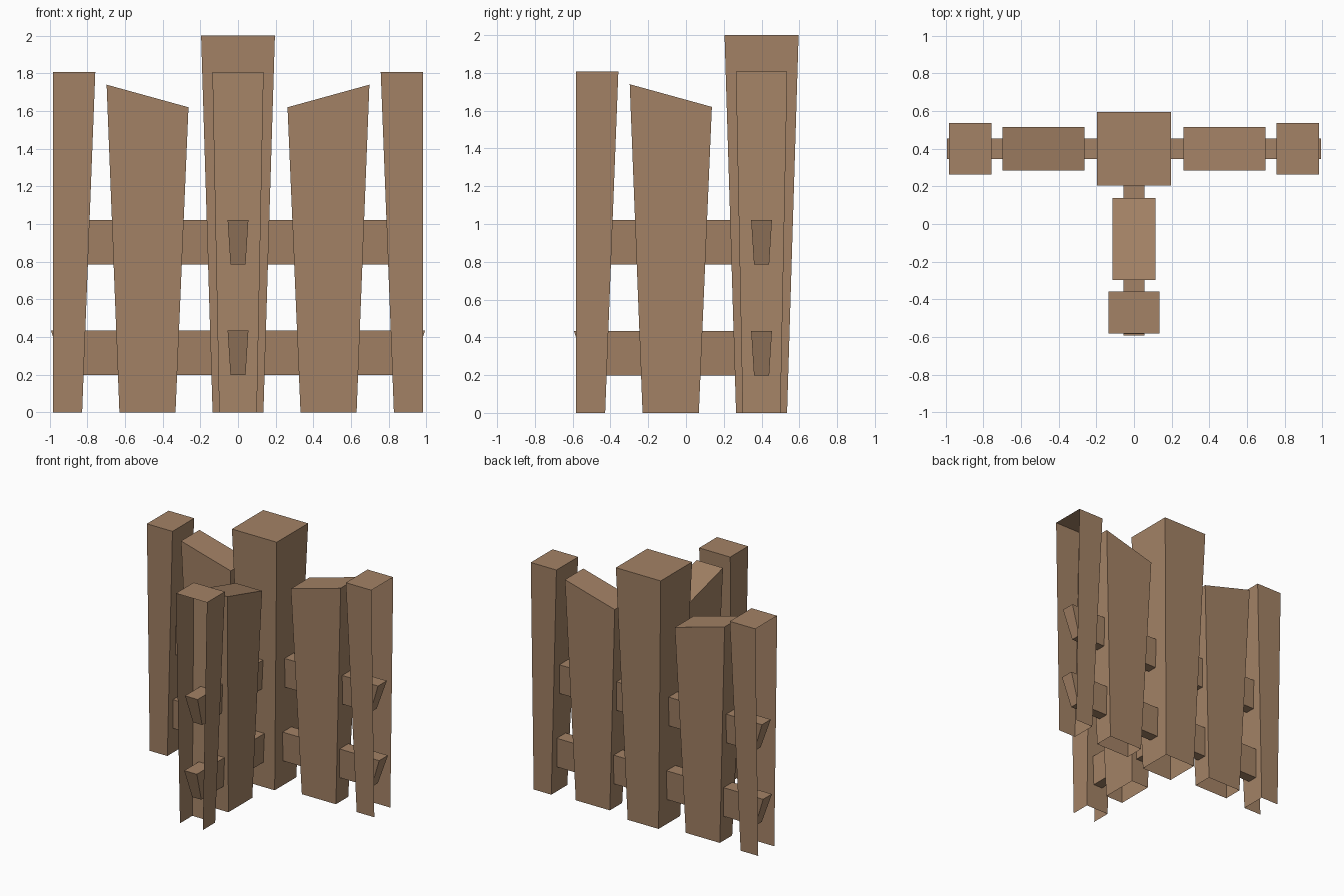
import bpy
import math
from mathutils import Matrix

if "Cube" in bpy.data.objects:
    bpy.data.objects.remove(bpy.data.objects["Cube"])

wood = bpy.data.materials.new("tan wood")
wood.diffuse_color = (0.37, 0.225, 0.132, 1)
wood.use_nodes = True
wood.node_tree.nodes["Principled BSDF"].inputs["Base Color"].default_value = wood.diffuse_color

CENTRE = Matrix.Translation((0, 0.4, 0))


def taper(name, bottom, top, z0, z1, angle=0, z_in=None, skip=()):
    """Tapered block. bottom/top = (near, far, half width) measured along an arm;
    z_in = top height at the near end; skip = faces left open."""
    z_in = z1 if z_in is None else z_in
    a, b, h = bottom
    c, d, k = top
    verts = [(a, -h, z0), (b, -h, z0), (b, h, z0), (a, h, z0),
             (c, -k, z_in), (d, -k, z1), (d, k, z1), (c, k, z_in)]
    faces = {"side_a": (0, 1, 5, 4), "far": (1, 2, 6, 5), "side_b": (2, 3, 7, 6),
             "near": (3, 0, 4, 7), "top": (4, 5, 6, 7), "bottom": (3, 2, 1, 0)}
    mesh = bpy.data.meshes.new(name)
    mesh.from_pydata(verts, [], [f for n, f in faces.items() if n not in skip])
    mesh.transform(CENTRE @ Matrix.Rotation(math.radians(angle), 4, 'Z'))
    mesh.materials.append(wood)
    obj = bpy.data.objects.new(name, mesh)
    bpy.context.collection.objects.link(obj)
    return obj


# Tall post at the junction, hollow underneath
taper("centre_post", (-0.135, 0.135, 0.135), (-0.196, 0.196, 0.196), 0, 2.0,
      skip=("bottom",))

# Three identical arms of the fence
for side, angle in (("right", 0), ("left", 180), ("front", -90)):
    # Wide picket with a slanted top
    taper(side + "_picket", (0.332, 0.63, 0.077), (0.263, 0.698, 0.115), 0, 1.74,
          angle, z_in=1.62, skip=("bottom",))
    # Half picket, open on the outer side and underneath
    taper(side + "_end_picket", (0.828, 0.982, 0.1), (0.758, 0.982, 0.136), 0, 1.808,
          angle, skip=("bottom", "far"))
    # Two rails with slanted ends
    taper(side + "_lower_rail", (0, 0.915, 0.04), (0, 0.993, 0.055), 0.198, 0.433,
          angle, skip=("near",))
    taper(side + "_upper_rail", (0, 0.905, 0.04), (0, 0.983, 0.055), 0.785, 1.02,
          angle, skip=("near",))
